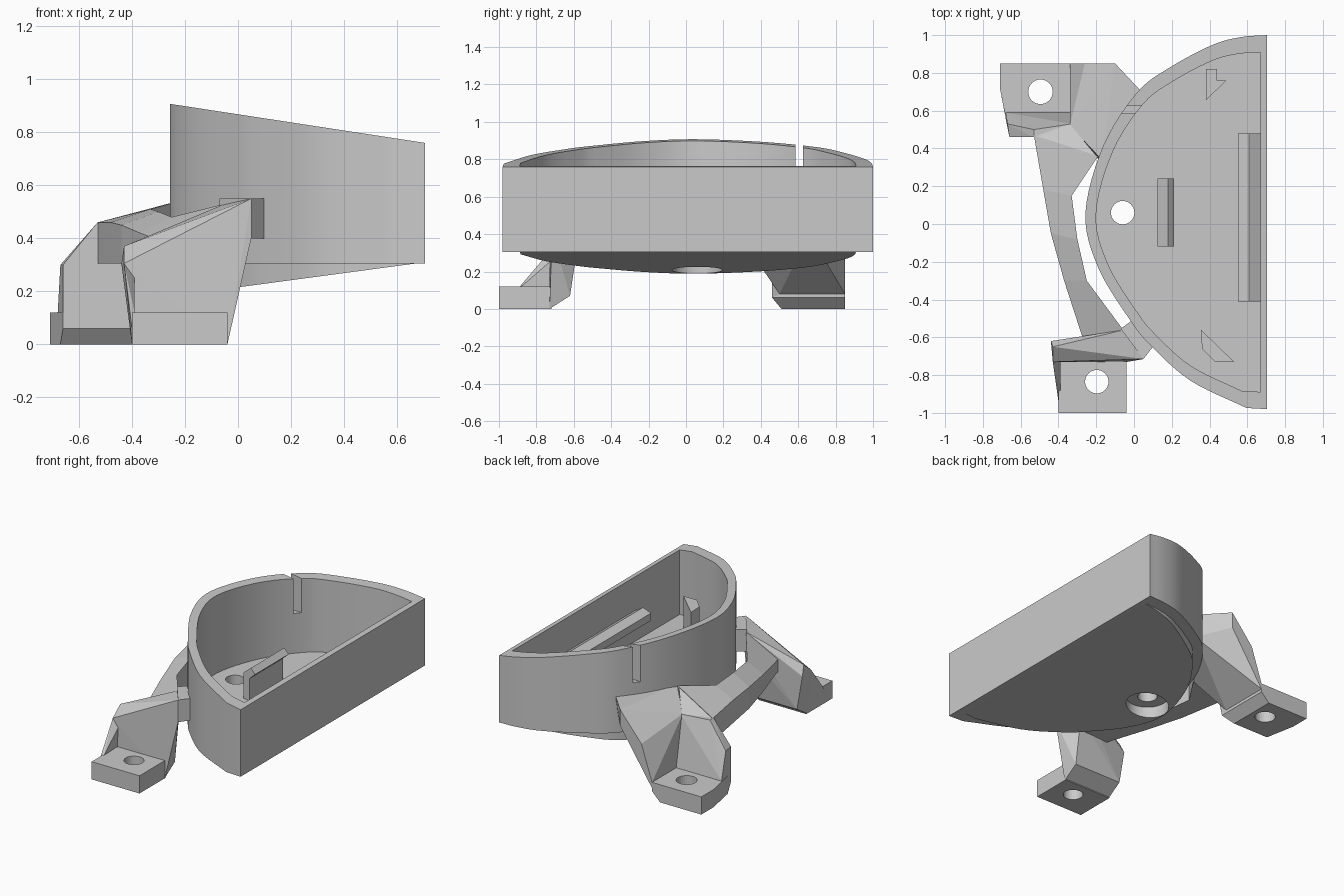
import bpy, bmesh, math
from mathutils import Vector

if "Cube" in bpy.data.objects:
    bpy.data.objects.remove(bpy.data.objects["Cube"])

grey = bpy.data.materials.new("plain_grey")
grey.diffuse_color = (0.59, 0.59, 0.59, 1)
grey.use_nodes = True
grey.node_tree.nodes["Principled BSDF"].inputs["Base Color"].default_value = grey.diffuse_color


def finish(name, bm):
    bmesh.ops.recalc_face_normals(bm, faces=bm.faces)
    me = bpy.data.meshes.new(name)
    bm.to_mesh(me)
    bm.free()
    me.materials.append(grey)
    ob = bpy.data.objects.new(name, me)
    bpy.context.collection.objects.link(ob)
    return ob


def hull(name, pts):
    bm = bmesh.new()
    vs = [bm.verts.new(p) for p in pts]
    bmesh.ops.convex_hull(bm, input=vs)
    inner = [v for v in bm.verts if not v.link_faces]
    bmesh.ops.delete(bm, geom=inner, context='VERTS')
    bmesh.ops.dissolve_limit(bm, angle_limit=0.01, verts=bm.verts, edges=bm.edges)
    return finish(name, bm)


def prism(name, outline, low, high):
    """Upright prism whose ends are sloped planes low(x) and high(x)."""
    bm = bmesh.new()
    a = [bm.verts.new((x, y, low(x))) for x, y in outline]
    b = [bm.verts.new((x, y, high(x))) for x, y in outline]
    bm.faces.new(a[::-1])
    bm.faces.new(b)
    for i in range(len(a)):
        j = (i + 1) % len(a)
        bm.faces.new((a[i], a[j], b[j], b[i]))
    return finish(name, bm)


def box(name, x0, x1, y0, y1, z0, z1):
    return prism(name, [(x0, y0), (x1, y0), (x1, y1), (x0, y1)],
                 lambda x: z0, lambda x: z1)


def disc(x, y, r, z0, z1):
    ring = [(x + r * math.cos(t * math.tau / 32), y + r * math.sin(t * math.tau / 32))
            for t in range(32)]
    return prism("hole_cutter", ring, lambda x: z0, lambda x: z1)


def boolean(ob, other, op='DIFFERENCE'):
    other.hide_render = True
    m = ob.modifiers.new("bool", 'BOOLEAN')
    m.operation, m.solver, m.object = op, 'EXACT', other
    bpy.context.view_layer.objects.active = ob
    bpy.ops.object.modifier_apply(modifier=m.name)
    bpy.data.objects.remove(other)


def smooth_curve(pts, n=6):
    p = [Vector(q) for q in pts]
    p = [2 * p[0] - p[1]] + p + [2 * p[-1] - p[-2]]
    out = []
    for i in range(1, len(p) - 2):
        for k in range(n):
            t = k / n
            out.append(0.5 * (2 * p[i] + (p[i+1] - p[i-1]) * t
                       + (2*p[i-1] - 5*p[i] + 4*p[i+1] - p[i+2]) * t * t
                       + (3*p[i] - p[i-1] - 3*p[i+1] + p[i+2]) * t ** 3))
    return [(v.x, v.y) for v in out + [p[-2]]]


# D-shaped cup outline and its smaller inner copy
arc = smooth_curve([(.705, 1.0), (.57, .99), (.42, .95), (.20, .835), (.02, .70),
                    (-.16, .42), (-.257, .058), (-.19, -.23), (-.02, -.51),
                    (.09, -.645), (.30, -.83), (.595, -.974)])
outer = arc + [(.705, -.98)]
inner = [(.67 - (.705 - x) * .905, .01 + (y - .01) * .908) for x, y in outer]

# Cup with sloped rim and wedge-shaped underside
cup = prism("cup", outer, lambda x: .305, lambda x: .76 + .153 * (.705 - x))
boolean(cup, prism("base", inner, lambda x: .305 - .134 * (.67 - x), lambda x: .32), 'UNION')
boolean(cup, prism("cavity", inner, lambda x: .36 - .05 * x, lambda x: 1.3))
boolean(cup, disc(-.06, .06, .135, .1, .27))
boolean(cup, disc(-.06, .06, .062, .1, .6))
boolean(cup, box("slot", -.12, .12, .585, .625, .63, 1.3))
bpy.ops.object.select_all(action='DESELECT')
cup.select_set(True)
bpy.context.view_layer.objects.active = cup
bpy.ops.object.shade_smooth_by_angle(angle=math.radians(25))


# Clip rails on the cup floor and flat wall, made from side profiles
def rail(name, profile, y0, y1):
    bm = bmesh.new()
    a, b = [[bm.verts.new((x, y, z)) for x, z in profile] for y in (y0, y1)]
    bm.faces.new(a)
    bm.faces.new(b[::-1])
    for i in range(len(a)):
        j = (i + 1) % len(a)
        bm.faces.new((a[i], b[i], b[j], a[j]))
    return finish(name, bm)


rail("floor_clip", [(.125, .34), (.125, .53), (.18, .575), (.213, .54),
                    (.17, .50), (.17, .34)], -.12, .24)
rail("wall_clip", [(.68, .53), (.61, .573), (.55, .55), (.55, .50), (.68, .45)], -.41, .48)

# Small corner posts
prism("rear_post", [(.38, .82), (.38, .655), (.49, .76), (.44, .76), (.44, .82)],
      lambda x: .33, lambda x: .48)
prism("front_post", [(.355, -.56), (.36, -.66), (.43, -.73), (.53, -.73)],
      lambda x: .33, lambda x: .55)

# Rear leg: foot plate, back slope, and bracket up to the cup
foot = hull("rear_foot", [(-.71, .85, 0), (-.71, .72, 0), (-.67, .51, 0), (-.40, .51, 0),
                          (-.40, .85, 0), (-.71, .85, .12), (-.71, .72, .12),
                          (-.66, .46, .06), (-.66, .46, .12), (-.34, .46, .12),
                          (-.34, .85, .12), (-.34, .46, .06), (-.34, .85, .06)])
boolean(foot, disc(-.495, .70, .065, -.1, .3))
hull("rear_foot_slope", [(-.66, .46, .06), (-.66, .46, .30), (-.53, .46, .46),
                         (-.67, .53, .30), (-.68, .59, .12), (-.53, .50, .46),
                         (-.28, .46, .46), (-.33, .53, .46), (-.34, .59, .12),
                         (-.34, .46, .06), (-.28, .46, .30)])
hull("rear_bracket", [(-.34, .85, .08), (-.34, .85, .12), (-.26, .85, .36), (-.10, .85, .55),
                      (.04, .70, .55), (-.17, .34, .55), (-.34, .52, .46), (-.34, .50, .08),
                      (-.31, .85, .15), (-.30, .62, .26), (-.10, .85, .44),
                      (.05, .66, .40), (-.20, .35, .30)])
hull("rear_arm_joint", [(x, y, z) for x, y, t in [(-.53, .46, .46), (-.34, .53, .46),
                                                  (-.19, .35, .55)] for z in (.305, t)])

# Front leg: foot plate, upright web, side gusset, and tab joining the cup
foot = box("front_foot", -.40, -.04, -1.0, -.72, 0, .12)
boolean(foot, disc(-.197, -.835, .062, -.1, .3))
hull("front_web", [(-.40, -.73, 0), (-.04, -.73, 0), (-.40, -.62, .07), (-.04, -.62, .07),
                   (-.43, -.73, .305), (-.44, -.62, .305), (-.43, -.65, .37),
                   (.05, -.715, .55), (-.05, -.56, .53), (.05, -.715, .40), (-.04, -.57, .40)])
hull("front_gusset", [(-.40, -.94, 0), (-.40, -.94, .06), (-.40, -.88, .12), (-.43, -.73, .305),
                      (-.40, -.73, 0), (-.39, -.73, .25), (-.39, -.88, .12)])
hull("front_tab", [(x, y, z) for z in (.40, .55)
                   for x, y in [(-.07, -.555), (.05, -.715), (.10, -.65), (-.01, -.51)]])

# Curved arm linking the legs: outer x, outer y, inner x, inner y, outer top, inner top
arm = [(-.53, .47, -.19, .36, .46, .55), (-.48, .18, -.33, .15, .46, .51),
       (-.44, -.05, -.30, -.08, .45, .50), (-.37, -.30, -.25, -.30, .42, .48),
       (-.26, -.64, -.05, -.57, .38, .53)]
bm = bmesh.new()
rings = [[bm.verts.new(p) for p in ((a, b, .305), (a, b, e), (c, d, f), (c, d, .305))]
         for a, b, c, d, e, f in arm]
for r, s in zip(rings, rings[1:]):
    for i in range(4):
        j = (i + 1) % 4
        bm.faces.new((r[i], r[j], s[j], s[i]))
bm.faces.new(rings[0])
bm.faces.new(rings[-1][::-1])
finish("linking_arm", bm)
